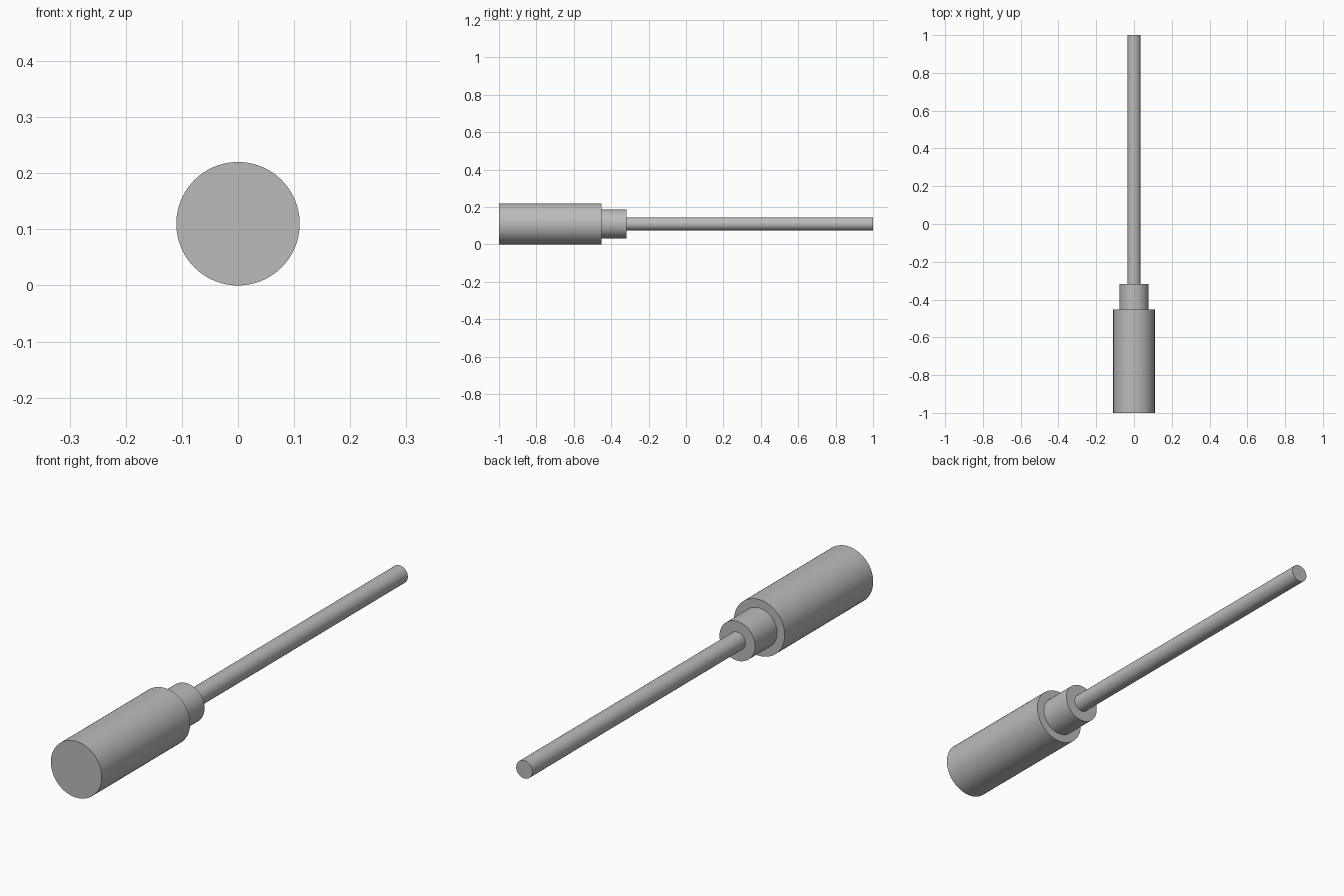
import bpy
import math

cube = bpy.data.objects.get("Cube")
if cube:
    bpy.data.objects.remove(cube, do_unlink=True)

# Single plain grey
grey = bpy.data.materials.new("plain_grey")
grey.use_nodes = True
colour = (0.5, 0.5, 0.5, 1.0)
grey.diffuse_color = colour
grey.node_tree.nodes["Principled BSDF"].inputs["Base Color"].default_value = colour

AXIS_HEIGHT = 0.11


def rod(name, radius, y_start, y_end):
    """Round bar lying along y on the shared axis."""
    bpy.ops.mesh.primitive_cylinder_add(
        vertices=96, radius=radius, depth=y_end - y_start,
        location=(0, (y_start + y_end) / 2, AXIS_HEIGHT),
        rotation=(math.pi / 2, 0, 0))
    obj = bpy.context.object
    obj.name = name
    obj.data.materials.append(grey)
    bpy.ops.object.shade_smooth_by_angle(angle=math.radians(30))
    return obj


# Thick handle, stepped collar and thin shaft
rod("handle", 0.11, -1.0, -0.453)
rod("collar", 0.077, -0.453, -0.317)
rod("shaft", 0.035, -0.317, 1.0)
